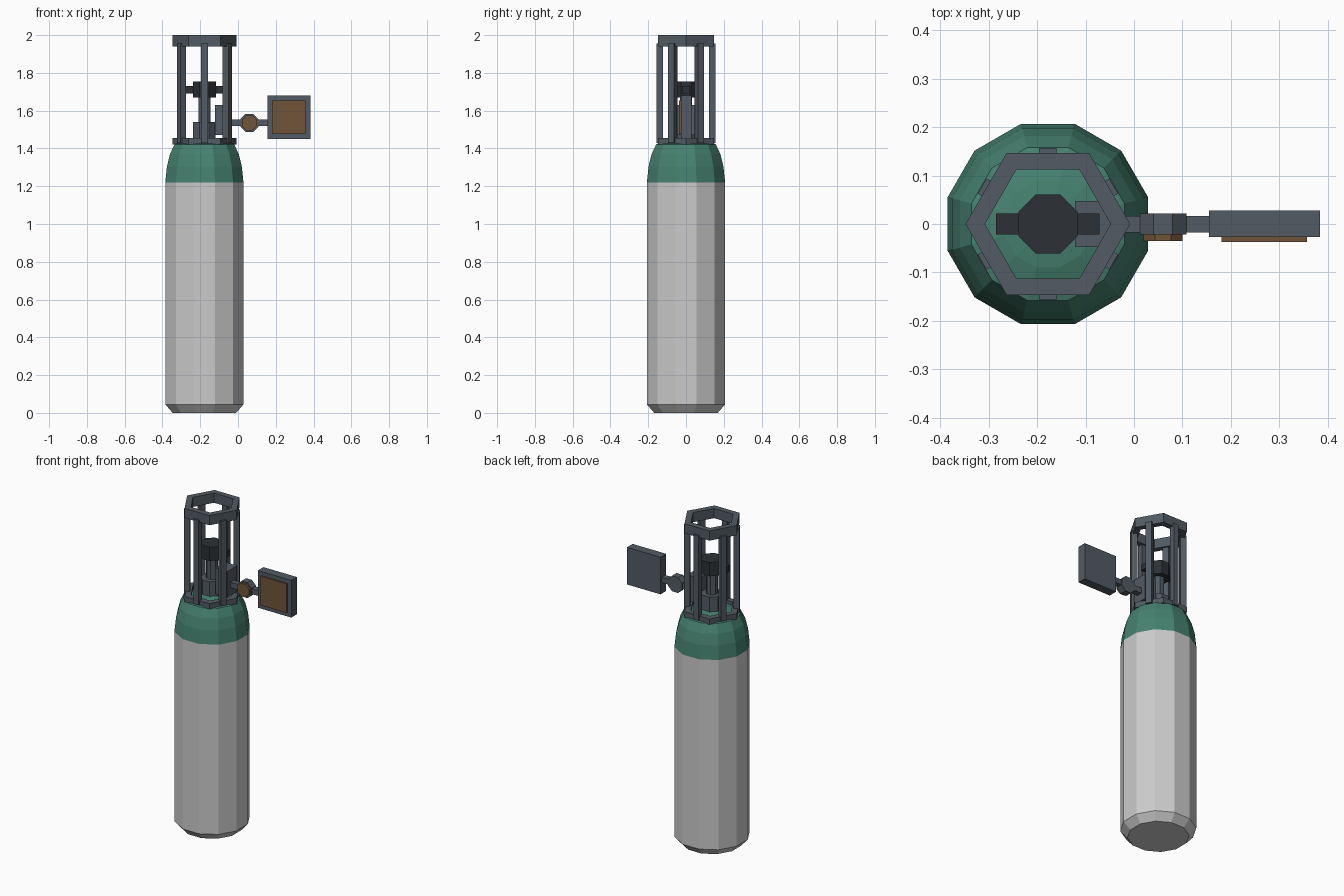
import bpy, bmesh, math
from mathutils import Matrix, Vector

if "Cube" in bpy.data.objects:
    bpy.data.objects.remove(bpy.data.objects["Cube"])

CX = -0.178  # cylinder axis


def material(name, rgb):
    m = bpy.data.materials.new(name)
    m.diffuse_color = (*rgb, 1)
    m.use_nodes = True
    m.node_tree.nodes["Principled BSDF"].inputs["Base Color"].default_value = m.diffuse_color
    return m


GREEN = material("green_paint", (0.06, 0.22, 0.16))
SLATE = material("slate_metal", (0.085, 0.105, 0.125))
DARK = material("dark_metal", (0.025, 0.03, 0.035))
BROWN = material("brown_face", (0.16, 0.09, 0.04))


def finish(bm, name, mat, matrix=Matrix()):
    bmesh.ops.recalc_face_normals(bm, faces=bm.faces)
    me = bpy.data.meshes.new(name)
    bm.to_mesh(me)
    bm.free()
    ob = bpy.data.objects.new(name, me)
    ob.matrix_world = matrix
    bpy.context.collection.objects.link(ob)
    if mat:
        me.materials.append(mat)
    return ob


def lathe(name, profile, sides, mat=None, flat=True, closed=False, matrix=None):
    """Revolve (radius, z) points; flat means radii are measured to the flats."""
    bm = bmesh.new()
    phase = math.pi / sides if flat else 0
    k = 1 / math.cos(math.pi / sides) if flat else 1
    rings = []
    for r, z in profile:
        angles = [phase + 2 * math.pi * i / sides for i in range(sides)]
        rings.append([bm.verts.new((r * k * math.cos(a), r * k * math.sin(a), z)) for a in angles])
    pairs = list(zip(rings, rings[1:]))
    if closed:
        pairs.append((rings[-1], rings[0]))
    else:
        bm.faces.new(rings[0])
        bm.faces.new(rings[-1])
    for a, b in pairs:
        for i in range(sides):
            j = (i + 1) % sides
            bm.faces.new((a[i], a[j], b[j], b[i]))
    return finish(bm, name, mat, matrix or Matrix.Translation((CX, 0, 0)))


def box(name, lo, hi, mat, matrix=Matrix()):
    lo, hi = Vector(lo), Vector(hi)
    bm = bmesh.new()
    bmesh.ops.create_cube(bm, size=1)
    bmesh.ops.scale(bm, vec=hi - lo, verts=bm.verts)
    bmesh.ops.translate(bm, vec=(lo + hi) / 2, verts=bm.verts)
    return finish(bm, name, mat, matrix)


# Gas cylinder and painted shoulder
lathe("tank_body", [(0.168, 0), (0.207, 0.045), (0.207, 1.22)], 12)
lathe("tank_shoulder", [(0.207, 1.22), (0.198, 1.305), (0.182, 1.37), (0.158, 1.422),
                        (0.09, 1.445), (0.06, 1.45)], 12, GREEN)

# Hexagonal guard cage
for name, z0, z1 in (("guard_ring_bottom", 1.42, 1.455), ("guard_ring_top", 1.94, 2.0)):
    lathe(name, [(0.17, z0), (0.17, z1), (0.13, z1), (0.13, z0)], 6, SLATE,
          flat=False, closed=True)
for i in range(6):
    turn = Matrix.Translation((CX, 0, 0)) @ Matrix.Rotation(math.radians(30 + 60 * i), 4, 'Z')
    box(f"guard_post_{i + 1}", (0.122, -0.018, 1.43), (0.157, 0.018, 1.955), SLATE, turn)

# Valve, stem and hand wheel
lathe("valve_base", [(0.06, 1.43), (0.06, 1.54)], 8, SLATE)
lathe("valve_stem", [(0.032, 1.53), (0.032, 1.68)], 8, SLATE)
lathe("valve_knob", [(0.061, 1.67), (0.061, 1.755)], 8, DARK)
box("valve_handle", (CX - 0.107, -0.022, 1.692), (CX + 0.107, 0.022, 1.73), DARK)
box("regulator_block", (-0.122, -0.048, 1.47), (-0.04, 0.048, 1.63), SLATE)

# Side arm with round gauge and square display
box("side_arm", (-0.08, -0.018, 1.518), (0.16, 0.017, 1.552), SLATE)
facing = Matrix.Translation((0.06, 0, 1.535)) @ Matrix.Rotation(math.pi / 2, 4, 'X')
lathe("gauge_case", [(0.048, -0.022), (0.048, 0.022)], 8, SLATE, matrix=facing)
lathe("gauge_face", [(0.04, 0.02), (0.04, 0.035)], 8, BROWN, matrix=facing)
box("display_case", (0.155, -0.027, 1.45), (0.384, 0.028, 1.68), SLATE)
box("display_face", (0.181, -0.037, 1.476), (0.357, -0.025, 1.655), BROWN)
